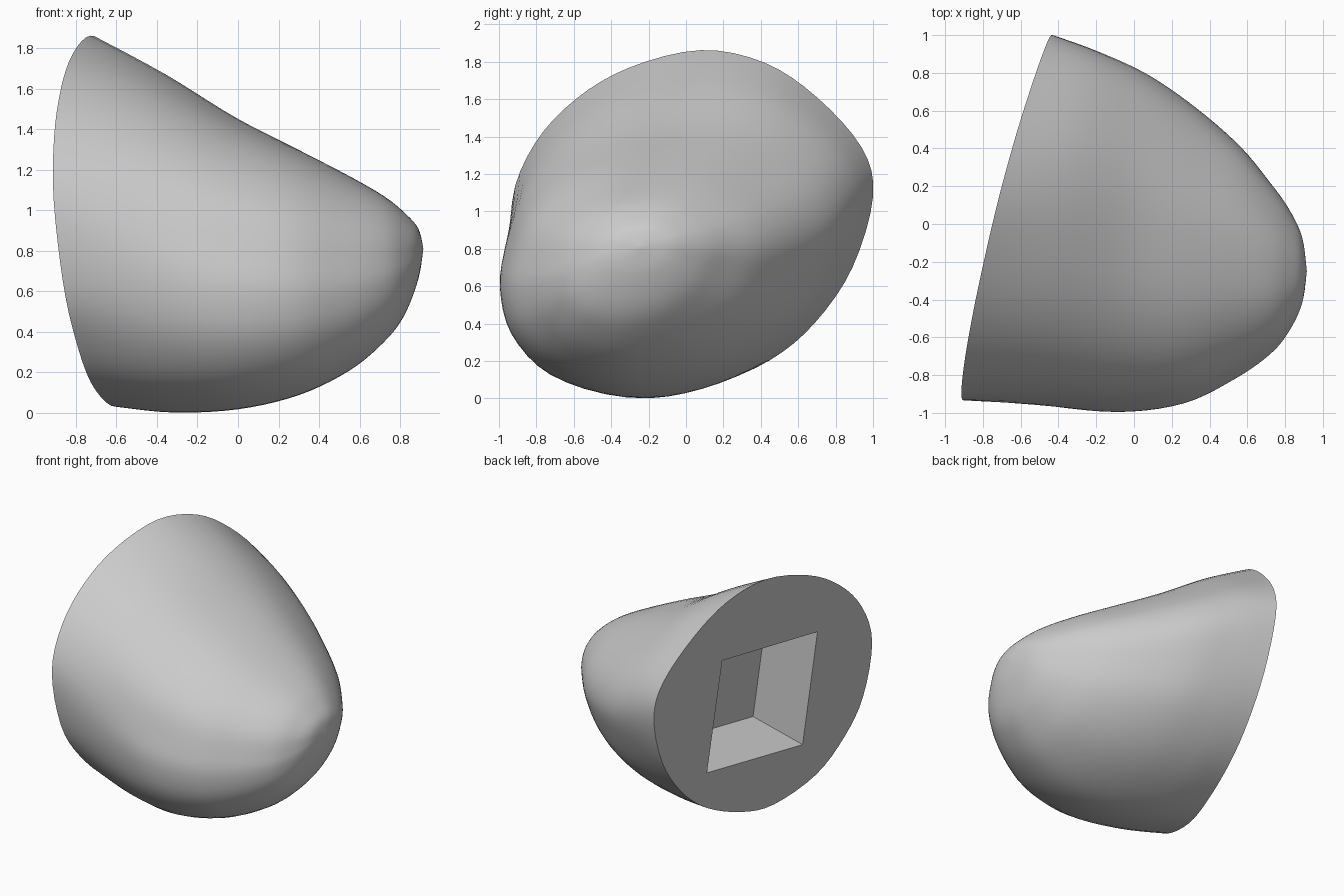
import bpy, bmesh
from mathutils import Vector

cube = bpy.data.objects.get("Cube")
if cube:
    bpy.data.objects.remove(cube, do_unlink=True)

# One grey material
grey = bpy.data.materials.new("stone grey")
grey.use_nodes = True
colour = (0.6, 0.6, 0.6, 1)
grey.diffuse_color = colour
grey.node_tree.nodes["Principled BSDF"].inputs["Base Color"].default_value = colour

# Outline of the flat face (y, z), counter-clockwise from the top
rim_outline = [(.08, 1.862), (-.3, 1.77), (-.59, 1.6), (-.81, 1.36), (-.93, 1.05),
               (-.89, .64), (-.75, .37), (-.52, .15), (-.16, .035), (.13, .07),
               (.45, .205), (.69, .405), (.89, .7), (1.0, 1.08), (.94, 1.34),
               (.7, 1.61), (.42, 1.795)]

# Cross-section of the body, same order, within -1 to 1
nose_outline = [(.1, 1), (-.3, .93), (-.62, .74), (-.85, .45), (-.96, .1),
                (-1, -.2), (-.93, -.55), (-.7, -.85), (-.3, -1), (.1, -.94),
                (.46, -.75), (.76, -.43), (.93, -.04), (1, .28), (.92, .57),
                (.7, .8), (.42, .96)]

# Sections: offset, slant, y min, y max, z min, z max, share of nose outline
sections = [(-.583, 1, -.93, 1.0, .035, 1.862, 0),
            (-.29, .7, -.965, .915, .005, 1.68, .6),
            (.03, .4, -.995, .79, .02, 1.46, 1),
            (.32, .2, -.95, .61, .09, 1.3, 1),
            (.56, .1, -.82, .41, .21, 1.17, 1),
            (.72, 0, -.69, .22, .35, 1.07, 1),
            (.82, 0, -.57, .08, .48, .99, 1),
            (.89, 0, -.42, -.07, .66, .91, 1),
            (.915, 0, -.25, -.25, .81, .81, 1)]


def spline(a, b, c, d, t):
    """Smooth curve from b to c."""
    return (b * 2 + (c - a) * t + (a * 2 - b * 5 + c * 4 - d) * t ** 2
            + (b * 3 - a - c * 3 + d) * t ** 3) / 2


def tilted(offset, slant, y, z):
    """Point on a plane leaning like the flat face."""
    return Vector((offset + slant * (.25 * y - .09 * z), y, z))


def fit(values, low, high):
    a, b = min(values), max(values)
    return [low + (v - a) / (b - a) * (high - low) for v in values]


def blend(axis, low, high, share):
    """One coordinate of the mixed outlines, fitted to its limits."""
    rim = fit([p[axis] for p in rim_outline], low, high)
    nose = fit([p[axis] for p in nose_outline], low, high)
    return [r + (n - r) * share for r, n in zip(rim, nose)]


def section_ring(offset, slant, y0, y1, z0, z1, share):
    pts = [tilted(offset, slant, y, z)
           for y, z in zip(blend(0, y0, y1, share), blend(1, z0, z1, share))]
    n = len(pts)
    return [spline(pts[i - 1], pts[i], pts[(i + 1) % n], pts[(i + 2) % n], k / 4)
            for i in range(n) for k in range(4)]


# Loft smoothly through the sections
keys = [section_ring(*s) for s in sections]
rings = []
last = len(keys) - 1
for i in range(last):
    near = [keys[max(i - 1, 0)], keys[i], keys[i + 1], keys[min(i + 2, last)]]
    for k in range(5):
        rings.append([spline(a, b, c, d, k / 5) for a, b, c, d in zip(*near)])
rings.append(keys[last])

bm = bmesh.new()
grid = [[bm.verts.new(p) for p in ring] for ring in rings]
count = len(grid[0])
for r0, r1 in zip(grid, grid[1:]):
    for j in range(count):
        k = (j + 1) % count
        bm.faces.new((r0[j], r0[k], r1[k], r1[j]))

# Square socket sunk into the flat face
corners = [tilted(-.583, 1, y, z)
           for y, z in ((.42, 1.34), (-.425, 1.29), (-.375, .43), (.475, .485))]
inward = Vector((1, -.25, .06)).normalized() * .52
mouth = [bm.verts.new(p) for p in corners]
floor = [bm.verts.new(p + inward) for p in corners]
for j in range(4):
    k = (j + 1) % 4
    bm.faces.new((mouth[j], mouth[k], floor[k], floor[j]))
bm.faces.new(floor)

# Flat face between the rim and the socket mouth
rim_edges = [bm.edges.get((grid[0][j], grid[0][j - 1])) for j in range(count)]
mouth_edges = [bm.edges.get((mouth[j], mouth[j - 1])) for j in range(4)]
bmesh.ops.triangle_fill(bm, edges=rim_edges + mouth_edges, use_beauty=True)

bmesh.ops.remove_doubles(bm, verts=bm.verts, dist=.0005)
bmesh.ops.recalc_face_normals(bm, faces=bm.faces)

mesh = bpy.data.meshes.new("boulder_body")
bm.to_mesh(mesh)
bm.free()
mesh.materials.append(grey)
body = bpy.data.objects.new("boulder_body", mesh)
bpy.context.collection.objects.link(body)

# Smooth skin with sharp rim and socket edges
bpy.ops.object.select_all(action='DESELECT')
body.select_set(True)
bpy.context.view_layer.objects.active = body
bpy.ops.object.shade_smooth_by_angle(angle=.6)
